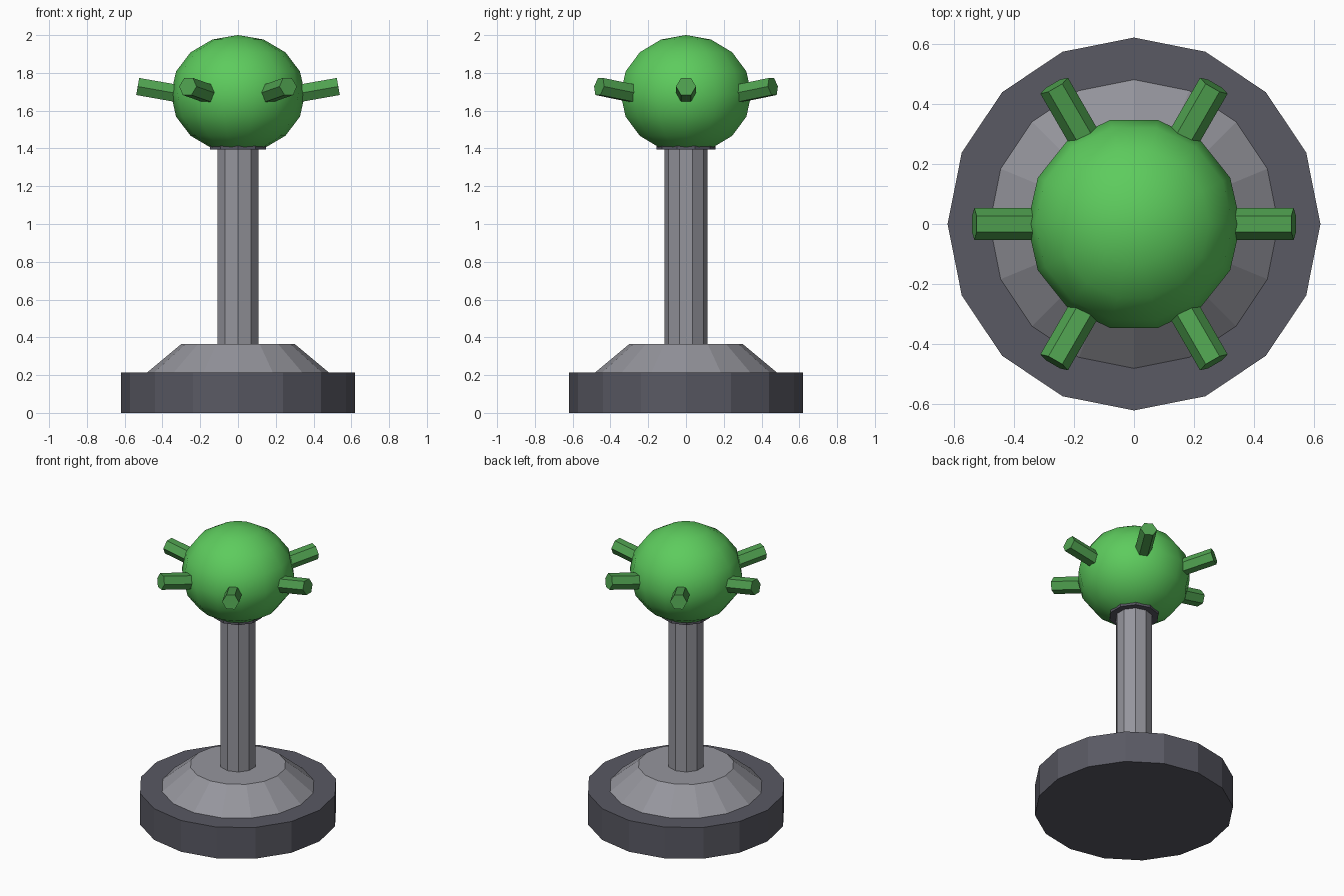
import bpy
import bmesh
from math import radians, cos, sin
from mathutils import Matrix, Vector

cube = bpy.data.objects.get("Cube")
if cube:
    bpy.data.objects.remove(cube, do_unlink=True)


def material(name, rgb):
    m = bpy.data.materials.new(name)
    m.use_nodes = True
    m.diffuse_color = (*rgb, 1)
    m.node_tree.nodes["Principled BSDF"].inputs["Base Color"].default_value = (*rgb, 1)
    return m


dark_grey = material("dark grey", (0.10, 0.10, 0.125))
mid_grey = material("mid grey", (0.30, 0.30, 0.335))
bright_green = material("bright green", (0.11, 0.60, 0.11))
leaf_green = material("leaf green", (0.08, 0.36, 0.08))


def add_object(name, bm, mat):
    mesh = bpy.data.meshes.new(name)
    bm.to_mesh(mesh)
    bm.free()
    mesh.materials.append(mat)
    ob = bpy.data.objects.new(name, mesh)
    bpy.context.scene.collection.objects.link(ob)
    return ob


def prism(name, sides, r_low, r_high, z_low, z_high, mat):
    """Upright flat-sided cylinder or cone, with a corner on +y."""
    bm = bmesh.new()
    bmesh.ops.create_cone(bm, cap_ends=True, segments=sides, radius1=r_low,
                          radius2=r_high, depth=z_high - z_low,
                          matrix=Matrix.Translation((0, 0, (z_low + z_high) / 2)))
    return add_object(name, bm, mat)


# Stand
prism("base", 16, 0.62, 0.62, 0, 0.215, dark_grey)
prism("base_slope", 16, 0.48, 0.30, 0.215, 0.365, mid_grey)
prism("column", 10, 0.115, 0.115, 0.365, 1.41, mid_grey)
prism("collar", 10, 0.157, 0.157, 1.395, 1.43, dark_grey)

# Slightly squashed smooth ball
bm = bmesh.new()
bmesh.ops.create_uvsphere(bm, u_segments=14, v_segments=8, radius=0.355)
turn = Matrix.Rotation(radians(90), 4, 'Z')
bm.transform(Matrix.Translation((0, 0, 1.688)) @ Matrix.Diagonal((1, 1, 0.88, 1)) @ turn)
for f in bm.faces:
    f.smooth = True
add_object("ball", bm, bright_green)

# Ring of six upward-tilted hexagonal pegs
TILT, LENGTH = radians(10), 0.30
tip = Vector((0.531, 0, 1.728))
axis = Vector((cos(TILT), 0, sin(TILT)))
for i in range(6):
    bm = bmesh.new()
    bmesh.ops.create_cone(bm, cap_ends=True, segments=6, radius1=0.053,
                          radius2=0.053, depth=LENGTH)
    lay_down = Matrix.Rotation(radians(90) - TILT, 4, 'Y')
    bm.transform(Matrix.Rotation(radians(60 * i), 4, 'Z')
                 @ Matrix.Translation(tip - axis * LENGTH / 2) @ lay_down)
    add_object(f"peg_{i + 1}", bm, leaf_green)
